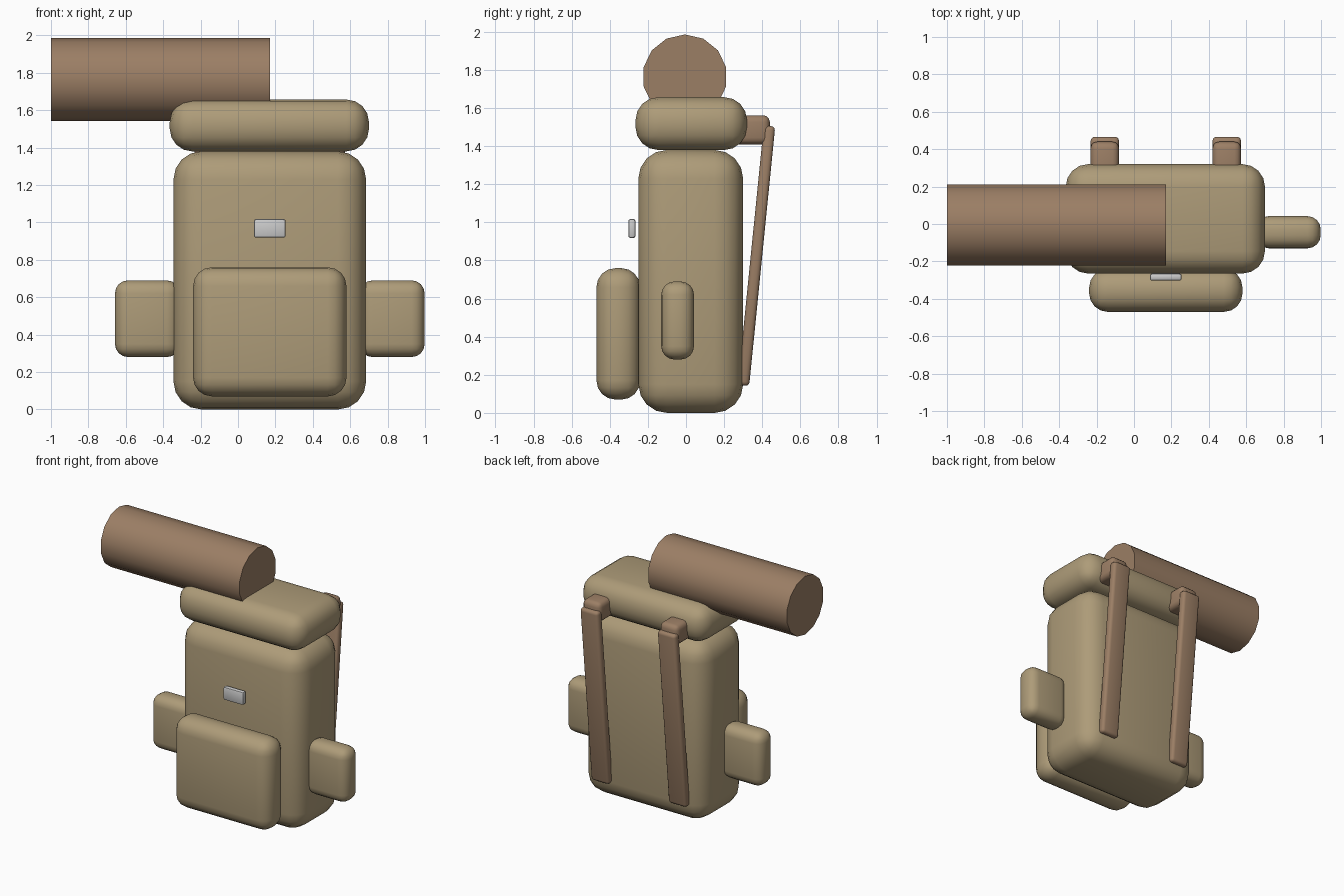
import bpy, bmesh, math
from mathutils import Matrix

if "Cube" in bpy.data.objects:
    bpy.data.objects.remove(bpy.data.objects["Cube"])

CX = 0.17  # the pack's own centre line


def material(name, rgb):
    m = bpy.data.materials.new(name)
    m.diffuse_color = (*rgb, 1)
    m.use_nodes = True
    m.node_tree.nodes["Principled BSDF"].inputs["Base Color"].default_value = m.diffuse_color
    return m


canvas = material("canvas", (0.42, 0.33, 0.19))
leather = material("leather", (0.33, 0.21, 0.13))


def finish(name, bm, mat):
    me = bpy.data.meshes.new(name)
    bm.to_mesh(me)
    bm.free()
    ob = bpy.data.objects.new(name, me)
    bpy.context.collection.objects.link(ob)
    if mat:
        me.materials.append(mat)
    bpy.ops.object.select_all(action='DESELECT')
    ob.select_set(True)
    bpy.context.view_layer.objects.active = ob
    bpy.ops.object.shade_smooth_by_angle(angle=math.radians(32))
    return ob


def soft_box(name, x, y, z, radius, mat=None, segments=4, tilt=0):
    """Rounded box from (min, max) ranges, tilted about its own x axis."""
    bm = bmesh.new()
    size = [b - a for a, b in (x, y, z)]
    bmesh.ops.create_cube(bm, size=1, matrix=Matrix.Diagonal((*size, 1)))
    bmesh.ops.bevel(bm, geom=bm.edges[:], offset=radius, segments=segments,
                    profile=0.5, affect='EDGES')
    ob = finish(name, bm, mat)
    ob.location = [(a + b) / 2 for a, b in (x, y, z)]
    ob.rotation_euler.x = tilt
    return ob


# Main bag, lid and front pocket
soft_box("main_bag", (-0.345, 0.685), (-0.25, 0.30), (0, 1.38), 0.15, canvas)
soft_box("lid", (-0.365, 0.70), (-0.265, 0.32), (1.38, 1.657), 0.12, canvas)
soft_box("front_pocket", (-0.24, 0.58), (-0.47, -0.24), (0.07, 0.76), 0.10, canvas)

# Buckle
soft_box("buckle", (0.085, 0.255), (-0.303, -0.265), (0.918, 1.018), 0.012, None, 2)

# Side pockets and shoulder straps, mirrored about the pack's centre
for side, s in (("left", -1), ("right", 1)):
    def span(a, b):
        return tuple(sorted((CX + s * a, CX + s * b)))

    soft_box(side + "_side_pocket", span(0.48, 0.828), (-0.13, 0.042), (0.28, 0.69), 0.07, canvas)
    soft_box(side + "_shoulder_strap", span(0.25, 0.402), (0.34, 0.40), (0.14, 1.51),
             0.022, leather, 3, -0.1)
    soft_box(side + "_strap_anchor", span(0.25, 0.402), (0.20, 0.44), (1.41, 1.562),
             0.035, leather, 3)

# Bedroll: 14-sided cylinder lying along x, a corner pointing up
bm = bmesh.new()
bmesh.ops.create_cone(bm, cap_ends=True, segments=14, radius1=0.2225, radius2=0.2225,
                      depth=1.17, matrix=Matrix.Rotation(math.pi / 2, 4, 'Y'))
top = max(v.co.z for v in bm.verts)
if top < 0.222:
    bmesh.ops.rotate(bm, verts=bm.verts[:], cent=(0, 0, 0),
                     matrix=Matrix.Rotation(math.pi / 14, 3, 'X'))
roll = finish("bedroll", bm, leather)
roll.location = (-0.415, -0.006, 1.764)
